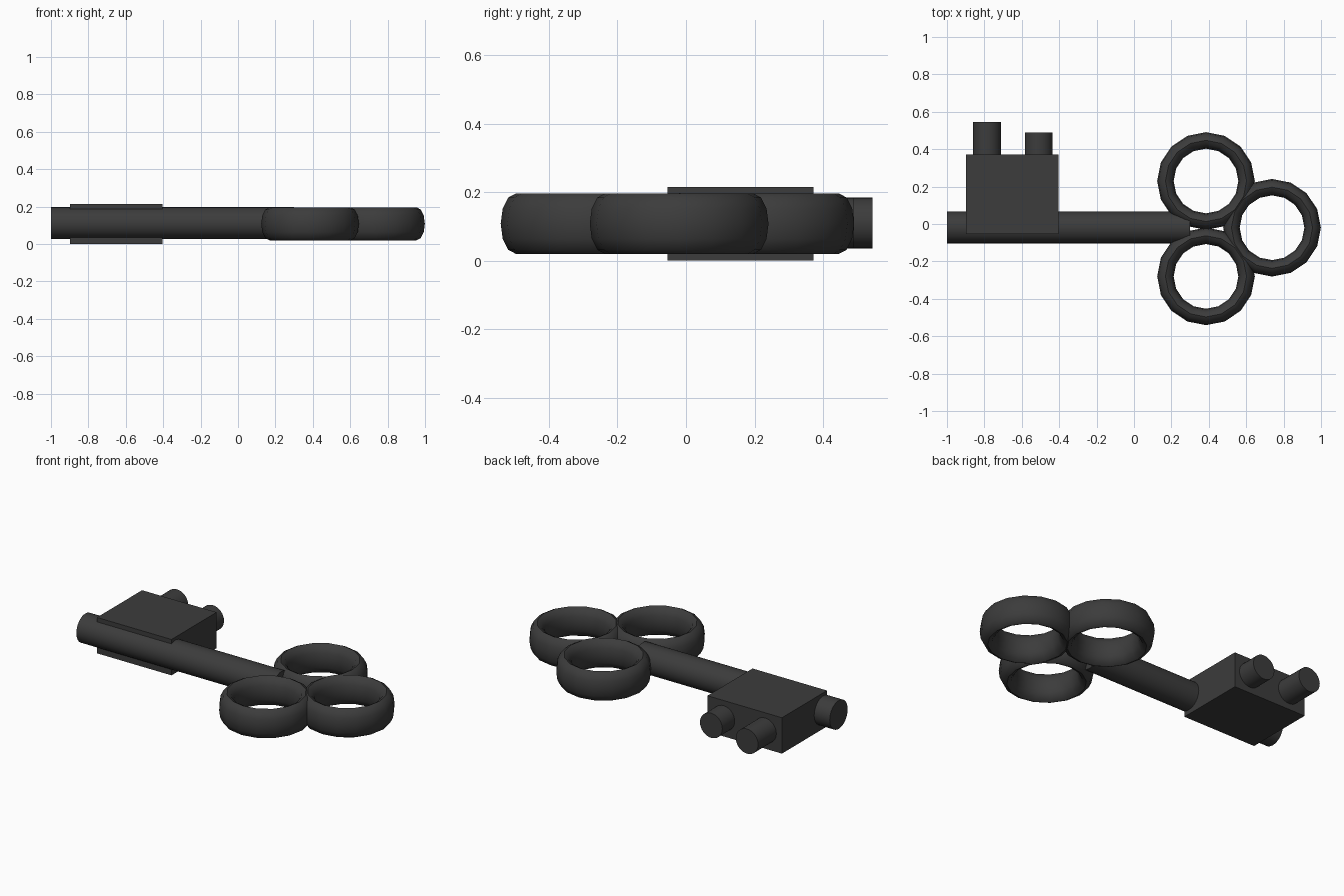
import bpy
import math

if "Cube" in bpy.data.objects:
    bpy.data.objects.remove(bpy.data.objects["Cube"])

MID_Z = 0.108

iron = bpy.data.materials.new("dark_iron")
iron.diffuse_color = (0.045, 0.045, 0.045, 1)
iron.use_nodes = True
iron.node_tree.nodes["Principled BSDF"].inputs["Base Color"].default_value = iron.diffuse_color


def finish(name, smooth=True):
    obj = bpy.context.object
    obj.name = name
    obj.data.materials.append(iron)
    bpy.ops.object.transform_apply(location=False, rotation=True, scale=True)
    if smooth:
        bpy.ops.object.shade_smooth_by_angle(angle=math.radians(40))
    return obj


def rod(name, start, end, radius, axis):
    # Round bar between two points lying along the x or y axis
    centre = [(a + b) / 2 for a, b in zip(start, end)]
    rotation = (0, math.pi / 2, 0) if axis == "x" else (math.pi / 2, 0, 0)
    bpy.ops.mesh.primitive_cylinder_add(
        vertices=32, radius=radius, depth=math.dist(start, end),
        location=centre, rotation=rotation)
    return finish(name)


# Trefoil handle: three rings stretched in height
for name, x, y in (("back_ring", 0.385, 0.23),
                   ("front_ring", 0.385, -0.28),
                   ("end_ring", 0.738, -0.02)):
    bpy.ops.mesh.primitive_torus_add(
        major_segments=16, minor_segments=12,
        major_radius=0.217, minor_radius=0.044, location=(x, y, MID_Z))
    bpy.context.object.scale.z = 2.0
    finish(name)

# Shaft
rod("shaft", (-1, -0.018, MID_Z + 0.004), (0.30, -0.018, MID_Z + 0.004), 0.085, "x")

# Bit block
bpy.ops.mesh.primitive_cube_add(size=1, location=(-0.65, 0.159, 0.1075))
bpy.context.object.scale = (0.494, 0.427, 0.215)
finish("bit_block", smooth=False)

# Teeth on the bit
for name, x, tip in (("long_tooth", -0.786, 0.545), ("short_tooth", -0.51, 0.49)):
    rod(name, (x, 0.30, 0.11), (x, tip, 0.11), 0.074, "y")
